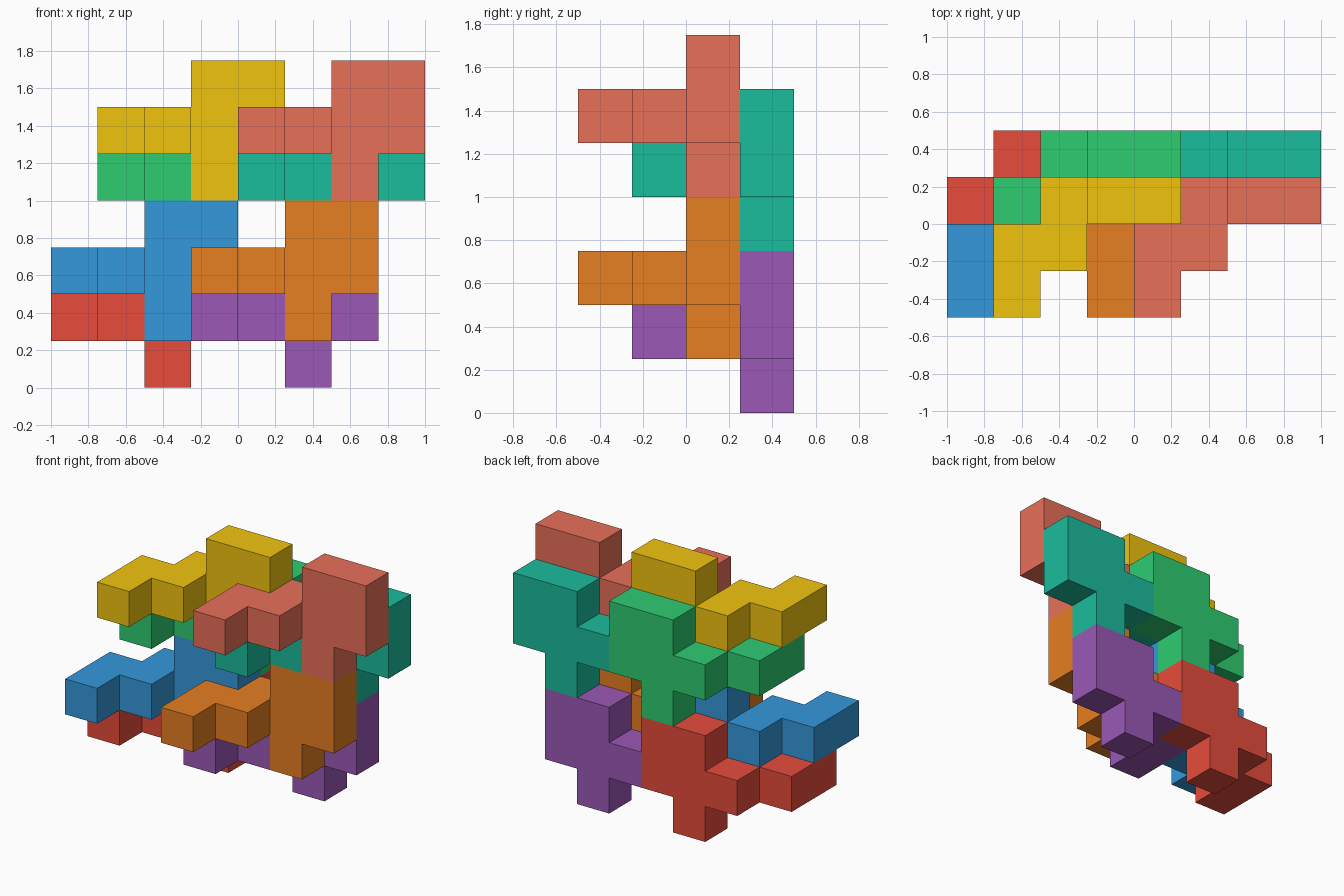
import bpy, bmesh, math
from mathutils import Vector

if "Cube" in bpy.data.objects:
    bpy.data.objects.remove(bpy.data.objects["Cube"])

U = 0.25                              # cube size
ORIGIN = Vector((-1.0, -0.5, 0.0))

# One interlocking piece: a zigzag arm, a three-high column and a side tab
CELLS = [(0, 0, 1), (0, 1, 1), (1, 1, 1), (1, 2, 1),
         (2, 2, 0), (2, 2, 1), (2, 2, 2), (3, 2, 1), (3, 2, 2)]
DIRS = [Vector(d) for d in ((1, 0, 0), (-1, 0, 0), (0, 1, 0),
                            (0, -1, 0), (0, 0, 1), (0, 0, -1))]


def linear(hex_code):
    out = []
    for s in (16, 8, 0):
        c = ((hex_code >> s) & 255) / 255
        out.append(c / 12.92 if c <= 0.04045 else ((c + 0.055) / 1.055) ** 2.4)
    return (*out, 1.0)


def piece_mesh(name):
    """Outer skin of the joined cubes, with coplanar squares merged."""
    bm = bmesh.new()
    for cell in CELLS:
        mid = Vector(cell) + Vector((0.5, 0.5, 0.5))
        for d in DIRS:
            if tuple(int(c) for c in Vector(cell) + d) in CELLS:
                continue
            a = Vector((d.y, d.z, d.x)) * 0.5
            b = d.cross(a)
            f = mid + d * 0.5
            bm.faces.new([bm.verts.new((f + p) * U)
                          for p in (a + b, b - a, -a - b, a - b)])
    bmesh.ops.remove_doubles(bm, verts=bm.verts, dist=0.001)
    bmesh.ops.dissolve_limit(bm, angle_limit=math.radians(1),
                             verts=bm.verts, edges=bm.edges)
    bmesh.ops.recalc_face_normals(bm, faces=bm.faces)
    mesh = bpy.data.meshes.new(name)
    bm.to_mesh(mesh)
    bm.free()
    return mesh


# Eight copies of the piece: name, colour, grid offset
PIECES = [
    ("lower_left_back_piece", 0xE74C3C, (0, 1, 0)),
    ("lower_left_front_piece", 0x3498DB, (0, 0, 1)),
    ("lower_right_back_piece", 0x9B59B6, (3, 1, 0)),
    ("lower_right_front_piece", 0xE67E22, (3, 0, 1)),
    ("upper_left_back_piece", 0x2ECC71, (1, 1, 3)),
    ("upper_left_front_piece", 0xF1C40F, (1, 0, 4)),
    ("upper_right_back_piece", 0x1ABC9C, (4, 1, 3)),
    ("upper_right_front_piece", 0xE9705A, (4, 0, 4)),
]
for name, colour, offset in PIECES:
    ob = bpy.data.objects.new(name, piece_mesh(name))
    ob.location = ORIGIN + Vector(offset) * U
    bpy.context.collection.objects.link(ob)
    mat = bpy.data.materials.new(name + "_colour")
    mat.diffuse_color = linear(colour)
    mat.use_nodes = True
    mat.node_tree.nodes["Principled BSDF"].inputs["Base Color"].default_value = mat.diffuse_color
    ob.data.materials.append(mat)
